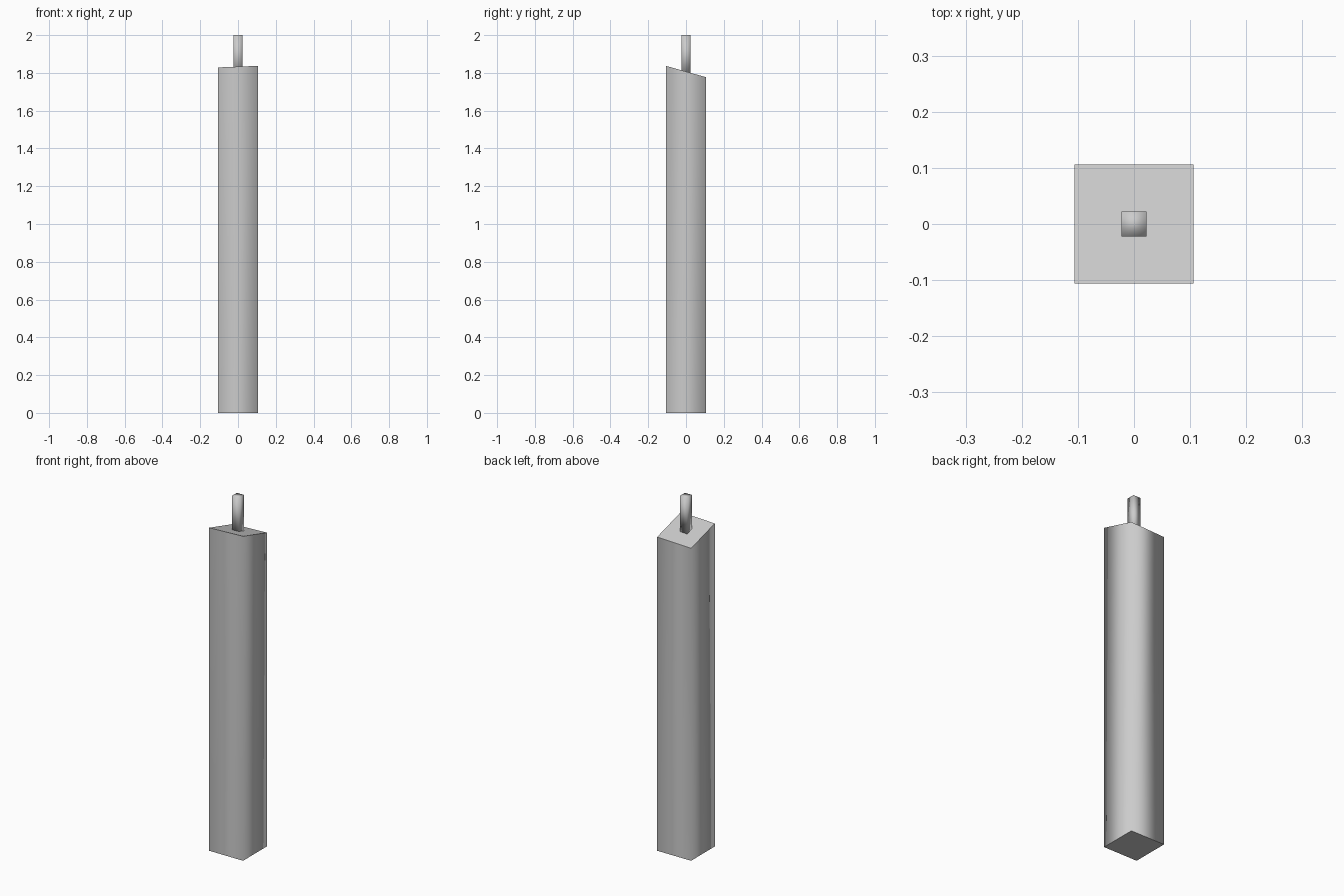
import bpy

if "Cube" in bpy.data.objects:
    bpy.data.objects.remove(bpy.data.objects["Cube"])


def square_prism(name, half, bottom, top, smooth_caps):
    """Square column; bottom and top are height functions of (x, y)."""
    corners = [(-half, -half), (half, -half), (half, half), (-half, half)]
    verts = [(x, y, h(x, y)) for h in (bottom, top) for x, y in corners]
    sides = [(i, (i + 1) % 4, (i + 1) % 4 + 4, i + 4) for i in range(4)]
    mesh = bpy.data.meshes.new(name)
    mesh.from_pydata(verts, [], sides + [(3, 2, 1, 0), (4, 5, 6, 7)])
    # Sides blend softly round the corners, caps optionally stay flat
    for i, poly in enumerate(mesh.polygons):
        poly.use_smooth = i < 4 or smooth_caps
    # Sharp rims wherever the caps are flat
    if not smooth_caps:
        for edge in mesh.edges:
            a, b = edge.vertices
            edge.use_edge_sharp = (a < 4) == (b < 4)
    mesh.update()
    obj = bpy.data.objects.new(name, mesh)
    bpy.context.collection.objects.link(obj)
    return obj


# Slanted plane of the post top, falling towards the back
def slant(x, y):
    return 1.803 + 0.038 * x - 0.283 * y


# Main post with a slanted top
square_prism("post", 0.106, lambda x, y: 0.0, slant, False)

# Thin square peg rising from the slanted top
square_prism("top_peg", 0.0225, lambda x, y: slant(x, y) - 0.005,
             lambda x, y: 2.0, True)
